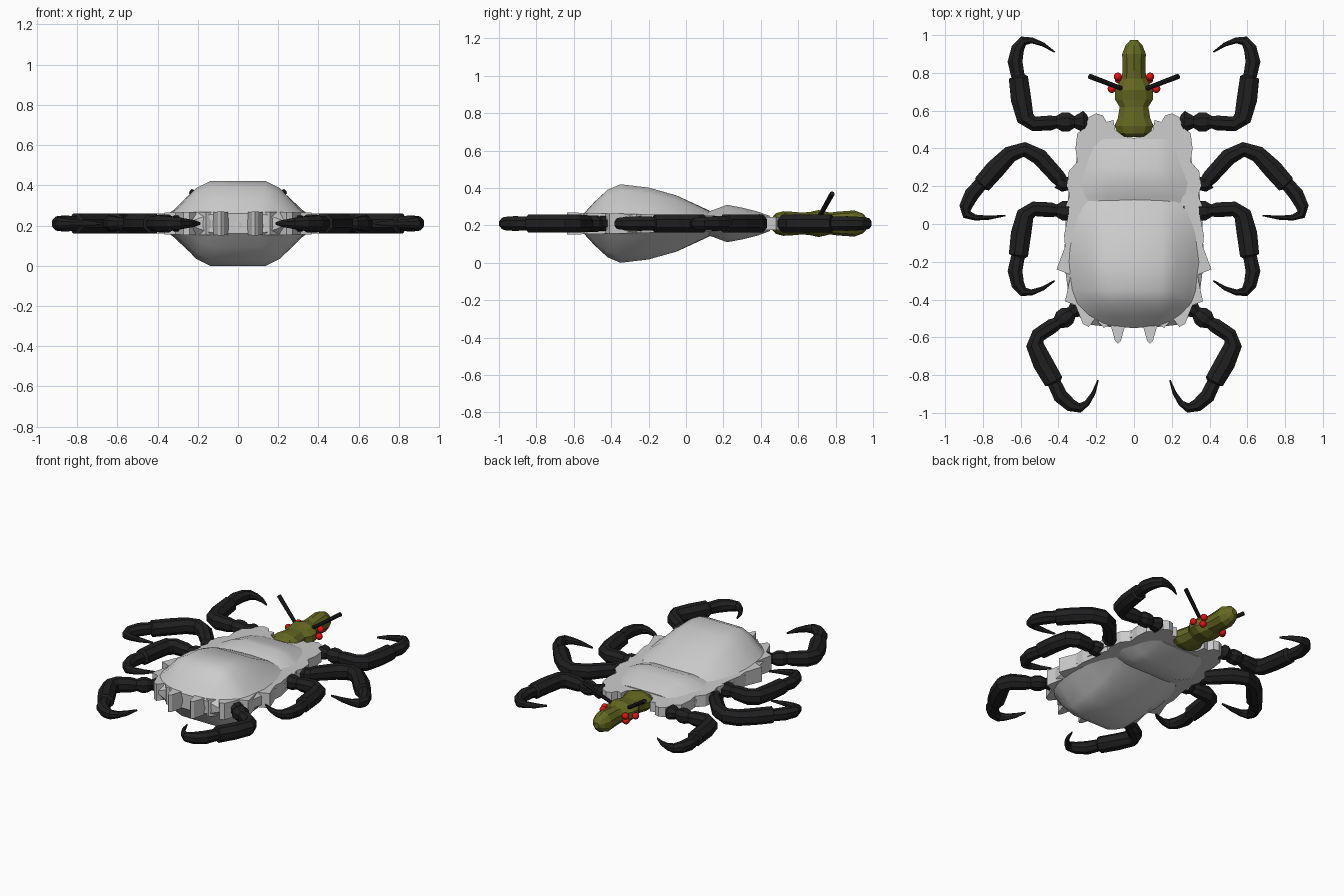
import bpy, bmesh, math
from mathutils import Vector, Matrix

ZC = 0.21  # mid height: the body is symmetric above and below it


def material(name, rgb):
    m = bpy.data.materials.new(name)
    m.diffuse_color = (*rgb, 1)
    return m


BLACK = material("black", (0.014, 0.014, 0.015))
OLIVE = material("olive", (0.13, 0.14, 0.015))
RED = material("red", (0.8, 0.005, 0.005))


def finish(name, bm, mat=None, smooth=None):
    bmesh.ops.recalc_face_normals(bm, faces=bm.faces)
    me = bpy.data.meshes.new(name)
    bm.to_mesh(me)
    bm.free()
    ob = bpy.data.objects.new(name, me)
    bpy.context.collection.objects.link(ob)
    if mat:
        me.materials.append(mat)
    if smooth:
        bpy.ops.object.select_all(action='DESELECT')
        ob.select_set(True)
        bpy.context.view_layer.objects.active = ob
        bpy.ops.object.shade_smooth_by_angle(angle=math.radians(smooth))
    return ob


def loft(bm, rings):
    """Skin closed rings of equal size and cap both ends."""
    vs = [[bm.verts.new(p) for p in r] for r in rings]
    n = len(vs[0])
    for a, b in zip(vs, vs[1:]):
        for i in range(n):
            bm.faces.new((a[i], a[(i + 1) % n], b[(i + 1) % n], b[i]))
    bm.faces.new(vs[0])
    bm.faces.new(vs[-1])


def tube(bm, path, sides=8):
    """Horizontal path of (x, y, half width, half height) with oval rings."""
    rings = []
    for i, (x, y, w, h) in enumerate(path):
        a, b = path[max(i - 1, 0)], path[min(i + 1, len(path) - 1)]
        t = Vector((b[0] - a[0], b[1] - a[1])).normalized()
        rings.append([])
        for k in range(sides):
            ang = 2 * math.pi * (k + 0.5) / sides
            c, s = math.cos(ang) * w * 1.06, math.sin(ang) * h * 1.06
            rings[-1].append((x - t.y * c, y + t.x * c, ZC + s))
    loft(bm, rings)


# Toothed rim: outline extruded, thinner towards the head
half = [(0, 0.455), (0.055, 0.465), (0.1, 0.5), (0.11, 0.55), (0.145, 0.54), (0.165, 0.575),
        (0.2, 0.585), (0.24, 0.565), (0.26, 0.51), (0.3, 0.48), (0.31, 0.4), (0.3, 0.33),
        (0.345, 0.28), (0.355, 0.2), (0.34, 0.15), (0.36, 0.1), (0.35, 0.04), (0.37, -0.06),
        (0.365, -0.12), (0.41, -0.24), (0.335, -0.27), (0.365, -0.41), (0.31, -0.43),
        (0.27, -0.53), (0.24, -0.545), (0.205, -0.5), (0.16, -0.55), (0.125, -0.53),
        (0.1, -0.62), (0.085, -0.635), (0.07, -0.62), (0.045, -0.53), (0, -0.54)]
outline = half + [(-x, y) for x, y in half[-2:0:-1]]
bm = bmesh.new()
loft(bm, [[(x, y, ZC + s * (0.045 - 0.022 * y)) for x, y in outline] for s in (-1, 1)])
finish("body_rim", bm)


# Domed body shells: rows of (y, half width, crown height, edge sweep)
def shell(name, rows):
    sect = [(1, 0.15), (0.86, 0.36), (0.6, 0.83), (0.4, 1), (0, 1)]
    right = sect + [(-u, h) for u, h in sect[-2::-1]]
    bm = bmesh.new()
    rings = []
    for y, w, h, sweep in rows:
        top = [(u * w, y - sweep * u * u, ZC + h * k) for u, k in right]
        rings.append(top + [(x, yy, 2 * ZC - z) for x, yy, z in reversed(top)])
    loft(bm, rings)
    finish(name, bm, smooth=35)


shell("abdomen", [(-0.55, 0.25, 0.05, -0.02), (-0.49, 0.3, 0.115, -0.01), (-0.42, 0.335, 0.18, 0),
                  (-0.35, 0.35, 0.21, 0), (-0.2, 0.37, 0.192, 0), (-0.05, 0.365, 0.15, 0.01),
                  (0.08, 0.36, 0.09, 0.035), (0.15, 0.36, 0.057, 0.05)])
shell("thorax", [(0.06, 0.35, 0.05, 0), (0.14, 0.35, 0.07, 0), (0.22, 0.34, 0.1, 0),
                 (0.3, 0.31, 0.085, 0), (0.38, 0.3, 0.065, 0), (0.45, 0.29, 0.04, 0)])

# Head
bm = bmesh.new()
tube(bm, [(0, y, w, h) for y, w, h in [
    (0.46, 0.045, 0.03), (0.48, 0.085, 0.052), (0.52, 0.102, 0.062), (0.56, 0.085, 0.06),
    (0.62, 0.075, 0.055), (0.66, 0.1, 0.058), (0.71, 0.1, 0.068), (0.77, 0.065, 0.055),
    (0.81, 0.06, 0.06), (0.9, 0.062, 0.066), (0.945, 0.045, 0.05), (0.975, 0.018, 0.02)]], 10)
finish("head", bm, OLIVE)

# Eyes and antennae
for s, side in ((1, "right"), (-1, "left")):
    for i, (x, y, z) in enumerate([(0.085, 0.78, 0.225), (0.08, 0.765, 0.185), (0.118, 0.715, 0.21)]):
        bm = bmesh.new()
        bmesh.ops.create_uvsphere(bm, u_segments=12, v_segments=8, radius=0.022,
                                  matrix=Matrix.Translation((s * x, y, z)))
        finish(f"eye_{side}_{i + 1}", bm, RED, 60)
    a, b = Vector((s * 0.06, 0.715, 0.25)), Vector((s * 0.235, 0.782, 0.37))
    rot = (b - a).to_track_quat('Z', 'Y').to_matrix().to_4x4()
    bm = bmesh.new()
    bmesh.ops.create_cone(bm, cap_ends=True, segments=8, radius1=0.012, radius2=0.014,
                          depth=(b - a).length, matrix=Matrix.Translation((a + b) / 2) @ rot)
    finish(f"antenna_{side}", bm, BLACK)

# Legs: each has a hip, a bent upper leg and a hooked claw
front = [
    [(0.24, 0.545, 0.03, 0.025), (0.265, 0.54, 0.06, 0.045), (0.315, 0.54, 0.032, 0.032),
     (0.345, 0.54, 0.052, 0.045), (0.38, 0.54, 0.052, 0.045), (0.415, 0.54, 0.03, 0.032)],
    [(0.4, 0.54, 0.03, 0.035), (0.44, 0.535, 0.04, 0.045), (0.53, 0.53, 0.04, 0.05),
     (0.575, 0.56, 0.048, 0.05), (0.598, 0.66, 0.055, 0.05), (0.612, 0.775, 0.052, 0.05),
     (0.615, 0.785, 0.035, 0.035)],
    [(0.612, 0.77, 0.036, 0.036), (0.63, 0.86, 0.04, 0.04), (0.615, 0.93, 0.035, 0.036),
     (0.585, 0.97, 0.026, 0.03), (0.54, 0.972, 0.016, 0.022), (0.48, 0.95, 0.011, 0.016),
     (0.42, 0.91, 0.004, 0.006)]]
second = [
    [(0.3, 0.23, 0.03, 0.03), (0.34, 0.215, 0.035, 0.035), (0.375, 0.21, 0.04, 0.045),
     (0.4, 0.225, 0.04, 0.04)],
    [(0.375, 0.215, 0.035, 0.035), (0.405, 0.25, 0.042, 0.045), (0.5, 0.355, 0.045, 0.05),
     (0.58, 0.395, 0.04, 0.05), (0.655, 0.37, 0.045, 0.05), (0.735, 0.29, 0.053, 0.05),
     (0.805, 0.21, 0.05, 0.05), (0.81, 0.205, 0.035, 0.035)],
    [(0.8, 0.225, 0.036, 0.036), (0.86, 0.155, 0.04, 0.04), (0.892, 0.09, 0.034, 0.036),
     (0.885, 0.05, 0.026, 0.03), (0.84, 0.034, 0.016, 0.022), (0.77, 0.033, 0.011, 0.016),
     (0.68, 0.045, 0.004, 0.006)]]
third = [[(x, 0.61 - y, w, h) for x, y, w, h in part] for part in front]


def swing(x, y, deg, pivot, target):
    v = Matrix.Rotation(math.radians(deg), 2) @ (Vector((x, y)) - Vector(pivot))
    return v.x + target[0], v.y + target[1]


rear = [[(*swing(x, y, -37, (0.36, 0.07), (0.365, -0.495)), w, h) for x, y, w, h in part]
        for part in third]
for name, leg in (("front", front), ("second", second), ("third", third), ("rear", rear)):
    for s, side in ((1, "right"), (-1, "left")):
        bm = bmesh.new()
        for part in leg:
            tube(bm, [(s * x, y, w, h) for x, y, w, h in part])
        finish(f"{name}_leg_{side}", bm, BLACK)
